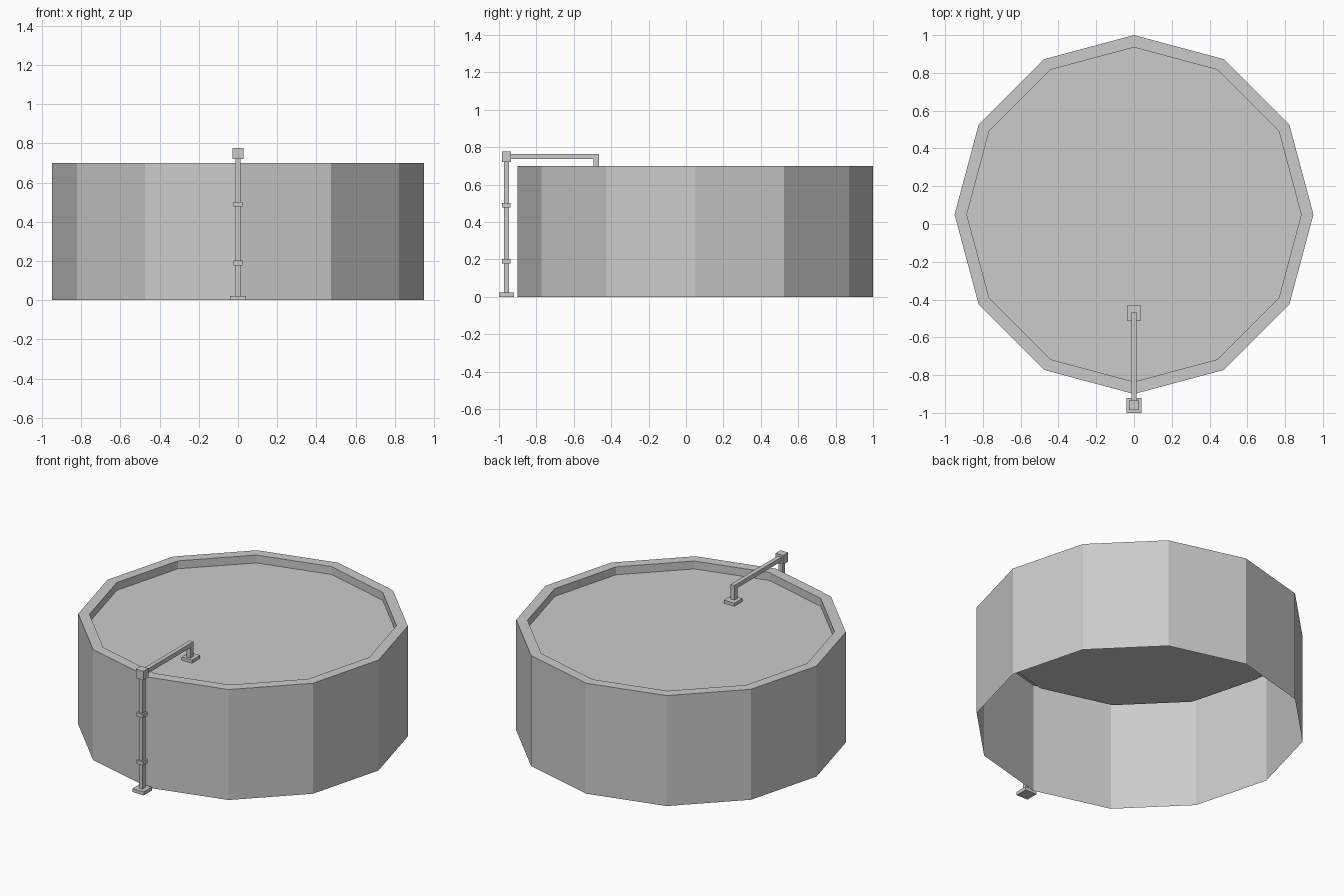
import bpy, bmesh, math

if "Cube" in bpy.data.objects:
    bpy.data.objects.remove(bpy.data.objects["Cube"])

def finish(name, bm):
    bmesh.ops.recalc_face_normals(bm, faces=bm.faces)
    me = bpy.data.meshes.new(name)
    bm.to_mesh(me)
    bm.free()
    ob = bpy.data.objects.new(name, me)
    bpy.context.collection.objects.link(ob)
    return ob

def box(name, y, z0, z1, wx, wy):
    """Box centred on x = 0, from z0 to z1."""
    bm = bmesh.new()
    bmesh.ops.create_cube(bm, size=1)
    for v in bm.verts:
        v.co = (v.co.x * wx, y + v.co.y * wy, z0 + (v.co.z + 0.5) * (z1 - z0))
    return finish(name, bm)

# Tank shell: twelve sides, open underneath, recessed lid
SIDES, CY, TOP, LID = 12, 0.05, 0.70, 0.65
profile = [(0.95, 0), (0.95, TOP), (0.885, TOP), (0.885, LID)]
bm = bmesh.new()
rings = []
for r, z in profile:
    angles = [2 * math.pi * i / SIDES for i in range(SIDES)]
    rings.append([bm.verts.new((r * math.cos(a), CY + r * math.sin(a), z)) for a in angles])
for lo, hi in zip(rings, rings[1:]):
    for i in range(SIDES):
        j = (i + 1) % SIDES
        bm.faces.new((lo[i], lo[j], hi[j], hi[i]))
bm.faces.new(rings[-1])
tank = finish("tank", bm)
if tank.data.polygons[-1].normal.z < 0:
    tank.data.flip_normals()

# Standpipe outside the wall
PY, W = -0.96, 0.027
box("pipe_base", PY, 0, 0.022, 0.08, 0.08)
box("vertical_pipe", PY, 0.005, 0.74, W, W)
for i, z in enumerate((0.19, 0.49)):
    box(f"pipe_collar_{i + 1}", PY, z - 0.012, z + 0.012, 0.046, 0.046)
box("elbow_block", PY, 0.72, 0.777, 0.054, 0.05)

# Arm over the rim and down to the lid
END = -0.465
box("horizontal_pipe", (PY + END) / 2, 0.736, 0.763, W, END - PY)
box("drop_pipe", END - 0.015, LID, 0.75, W, 0.03)
box("lid_flange", -0.472, LID, LID + 0.02, 0.074, 0.08)
